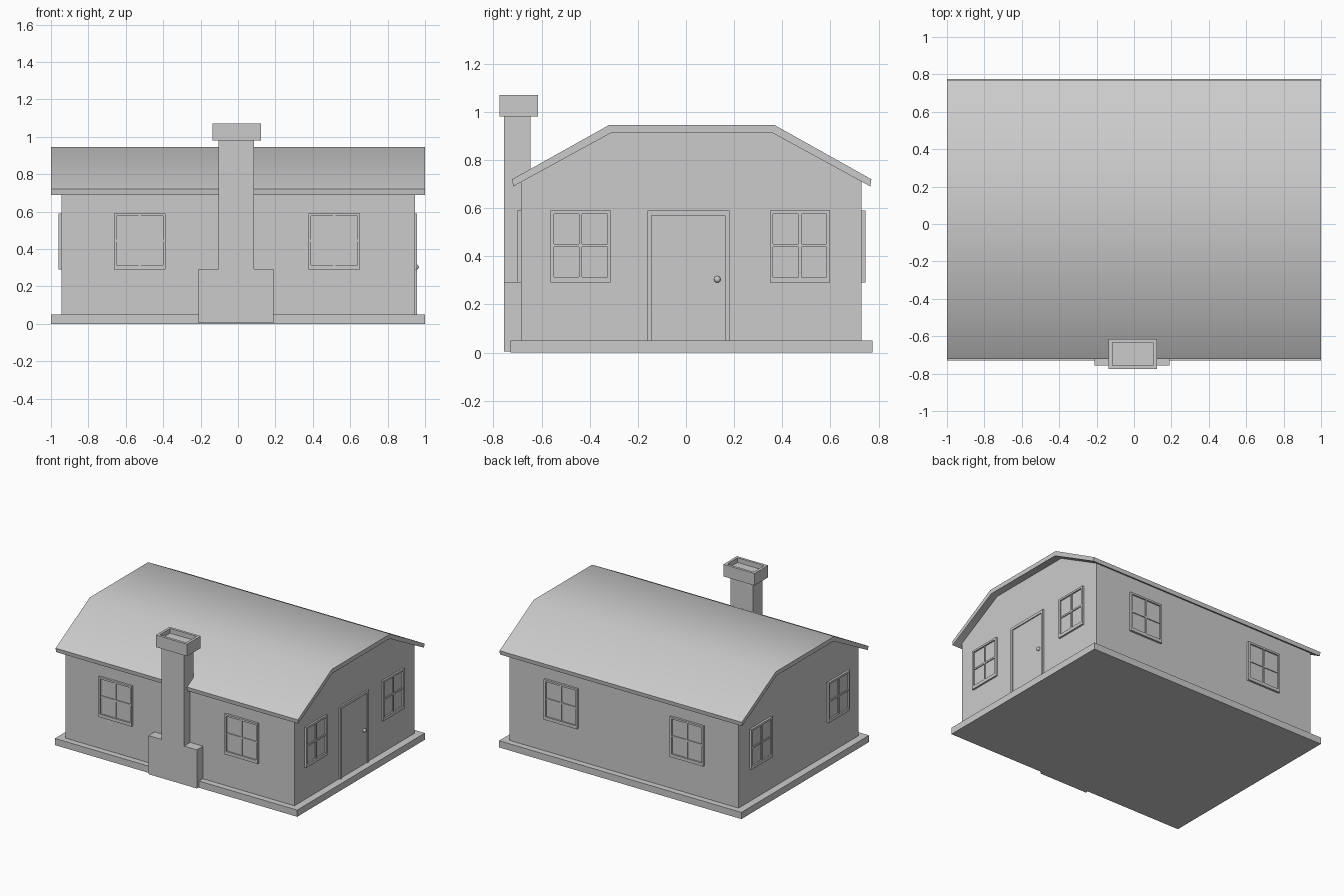
import bpy, bmesh, math
from mathutils import Matrix, Vector

if "Cube" in bpy.data.objects:
    bpy.data.objects.remove(bpy.data.objects["Cube"])


def finish(name, bm, matrix=None):
    bmesh.ops.recalc_face_normals(bm, faces=bm.faces)
    me = bpy.data.meshes.new(name)
    bm.to_mesh(me)
    bm.free()
    ob = bpy.data.objects.new(name, me)
    bpy.context.collection.objects.link(ob)
    if matrix is not None:
        ob.matrix_world = matrix
    return ob


def add_box(bm, x, y, z):
    size = Vector((x[1] - x[0], y[1] - y[0], z[1] - z[0]))
    mid = Vector((sum(x), sum(y), sum(z))) / 2
    m = Matrix.Translation(mid) @ Matrix.Diagonal(size.to_4d())
    return bmesh.ops.create_cube(bm, size=1, matrix=m)["verts"]


def boxes(name, parts, matrix=None):
    bm = bmesh.new()
    for p in parts:
        add_box(bm, *p)
    return finish(name, bm, matrix)


def extrude_x(name, profile, x0, x1):
    bm = bmesh.new()
    face = bm.faces.new([bm.verts.new((x0, y, z)) for y, z in profile])
    out = bmesh.ops.extrude_face_region(bm, geom=[face])["geom"]
    bmesh.ops.translate(bm, vec=(x1 - x0, 0, 0),
                        verts=[v for v in out if isinstance(v, bmesh.types.BMVert)])
    return finish(name, bm)


def on_wall(x, y, angle):
    # local frame: x runs along the wall, -y points outward
    return Matrix.Translation((x, y, 0)) @ Matrix.Rotation(math.radians(angle), 4, 'Z')


# Base slab
boxes("base_slab", [((-1, 1), (-0.73, 0.775), (0, 0.05))])

# Walls with gable ends
CY = 0.0225
extrude_x("walls", [(-0.685, 0.04), (0.73, 0.04), (0.73, 0.715), (0.365, 0.915),
                    (-0.315, 0.915), (-0.685, 0.715)], -0.945, 0.945)

# Roof: bent slab
roof = extrude_x("roof", [(-0.722, 0.72), (-0.32, 0.945), (0.368, 0.945), (0.77, 0.72),
                          (0.766, 0.69), (0.36, 0.912), (-0.312, 0.912), (-0.718, 0.69)],
                 -1, 1)
bpy.context.view_layer.objects.active = roof
roof.select_set(True)
bpy.ops.object.shade_smooth_by_angle(angle=math.radians(35))
roof.select_set(False)

# Chimney: footing and stack
boxes("chimney_footing", [((-0.21, 0.19), (-0.757, -0.675), (0.005, 0.293))])
boxes("chimney_stack", [((-0.103, 0.085), (-0.757, -0.645), (0.28, 0.985))])

# Chimney cap with sunken opening
bm = bmesh.new()
add_box(bm, (-0.135, 0.122), (-0.775, -0.615), (0.98, 1.07))
bm.normal_update()
top = max(bm.faces, key=lambda f: f.calc_center_median().z)
bmesh.ops.inset_region(bm, faces=[top], thickness=0.027)
sunk = bmesh.ops.extrude_face_region(bm, geom=[top])["geom"]
bmesh.ops.translate(bm, vec=(0, 0, -0.035),
                    verts=[v for v in sunk if isinstance(v, bmesh.types.BMVert)])
bmesh.ops.delete(bm, geom=[top], context='FACES_ONLY') if top.is_valid else None
finish("chimney_cap", bm)


# Windows: frame, cross bars and recessed pane
def window(name, width, matrix):
    w, z0, z1, d, b = width / 2, 0.29, 0.59, (-0.016, 0.01), 0.014
    zi = z0 + 0.024
    zm = (zi + z1 - b) / 2
    boxes(name + "_frame", [
        ((-w, w), d, (z0, zi)), ((-w, w), d, (z1 - b, z1)),
        ((-w, -w + b), d, (zi, z1 - b)), ((w - b, w), d, (zi, z1 - b)),
        ((-0.006, 0.006), (-0.012, 0.01), (zi, z1 - b)),
        ((-w + b, w - b), (-0.0115, 0.01), (zm - 0.006, zm + 0.006))], matrix)
    boxes(name + "_pane", [((-w + b, w - b), (-0.005, 0.01), (zi, z1 - b))], matrix)


for tag, x in (("left", -0.525), ("right", 0.515)):
    window("front_window_" + tag, 0.275, on_wall(x, -0.685, 0))
    window("back_window_" + tag, 0.275, on_wall(x, 0.73, 180))
for tag, y in (("front", -0.438), ("back", 0.473)):
    window("door_side_window_" + tag, 0.25, on_wall(0.942, y, 90))
    window("left_side_window_" + tag, 0.25, on_wall(-0.945, y, -90))

# Door: frame, leaf and knob
wall = on_wall(0.945, 0.01, 90)
boxes("door_frame", [((-0.17, -0.153), (-0.012, 0.01), (0.05, 0.59)),
                     ((0.153, 0.17), (-0.012, 0.01), (0.05, 0.59)),
                     ((-0.153, 0.153), (-0.012, 0.01), (0.57, 0.59))], wall)
boxes("door_leaf", [((-0.153, 0.153), (-0.004, 0.01), (0.05, 0.57))], wall)
bm = bmesh.new()
bmesh.ops.create_uvsphere(bm, u_segments=16, v_segments=10, radius=0.014)
knob = finish("door_knob", bm, Matrix.Translation((0.953, 0.13, 0.304)))
for p in knob.data.polygons:
    p.use_smooth = True
